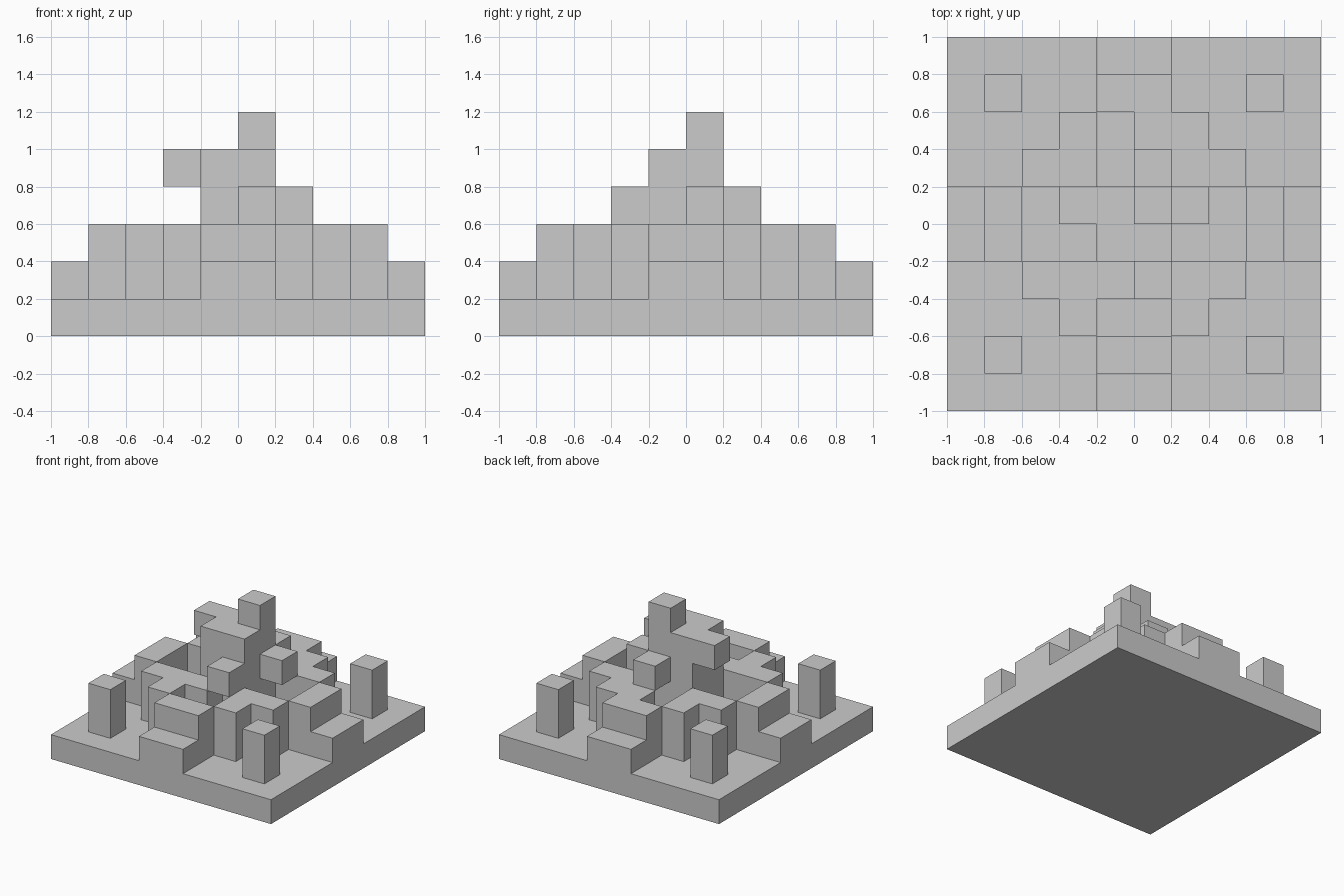
import bpy, bmesh
from mathutils import Vector

if "Cube" in bpy.data.objects:
    bpy.data.objects.remove(bpy.data.objects["Cube"])

S = 0.2   # block size; the plan is 10 x 10 blocks


def box(i0, i1, j0, j1, k0, k1):
    """Block cells in the half-open ranges of x, y, z."""
    return {(i, j, k) for i in range(i0, i1) for j in range(j0, j1) for k in range(k0, k1)}


def mirror_xy(cells):
    """Repeat cells in all four quadrants of the plan."""
    return {(x, y, k) for i, j, k in cells for x in (i, 9 - i) for y in (j, 9 - j)}


def with_turn(cells):
    """Add the same cells with x and y swapped."""
    return cells | {(j, i, k) for i, j, k in cells}


parts = {
    "base_plate": box(0, 10, 0, 10, 0, 1),
    # Free-standing corner pillars
    "corner_pillars": mirror_xy(box(1, 2, 1, 2, 1, 3)),
    # Two-step stairs in the middle of each side
    "side_stairs": with_turn(mirror_xy(box(4, 5, 0, 2, 1, 2) | box(4, 5, 1, 2, 2, 3))),
    # L-shaped walls around the keep
    "corner_walls": mirror_xy(box(3, 4, 2, 4, 1, 3) | box(2, 3, 3, 4, 1, 3)),
    # Central keep with a peak block
    "keep": box(4, 6, 4, 6, 1, 5) | {(5, 5, 5)},
    # Single overhanging step blocks around the keep
    "front_steps": {(4, 3, 2), (5, 3, 3)},
    "back_steps": {(5, 7, 2), (5, 6, 3)},
    "right_step": {(6, 5, 3)},
    "left_overhang": {(3, 5, 4)},
}
solid = set().union(*parts.values())


def build(name, cells):
    """Mesh only the outward faces of the cells, then merge flat areas."""
    bm = bmesh.new()
    for c in cells:
        centre = Vector((c[0] - 4.5, c[1] - 4.5, c[2] + 0.5)) * S
        for axis in range(3):
            for sign in (-1, 1):
                n = [0, 0, 0]
                n[axis] = sign
                if tuple(a + b for a, b in zip(c, n)) in solid:
                    continue
                n = Vector(n)
                u = Vector((n.y, n.z, n.x))
                v = n.cross(u)
                bm.faces.new([bm.verts.new(centre + (n + u * a + v * b) * S / 2)
                              for a, b in ((-1, -1), (1, -1), (1, 1), (-1, 1))])
    bmesh.ops.remove_doubles(bm, verts=bm.verts, dist=0.001)
    bmesh.ops.dissolve_limit(bm, angle_limit=0.01, verts=bm.verts, edges=bm.edges)
    bmesh.ops.triangulate(bm, faces=[f for f in bm.faces if len(f.verts) > 4])
    mesh = bpy.data.meshes.new(name)
    bm.to_mesh(mesh)
    bm.free()
    bpy.context.collection.objects.link(bpy.data.objects.new(name, mesh))


for part_name, part_cells in parts.items():
    build(part_name, part_cells)
